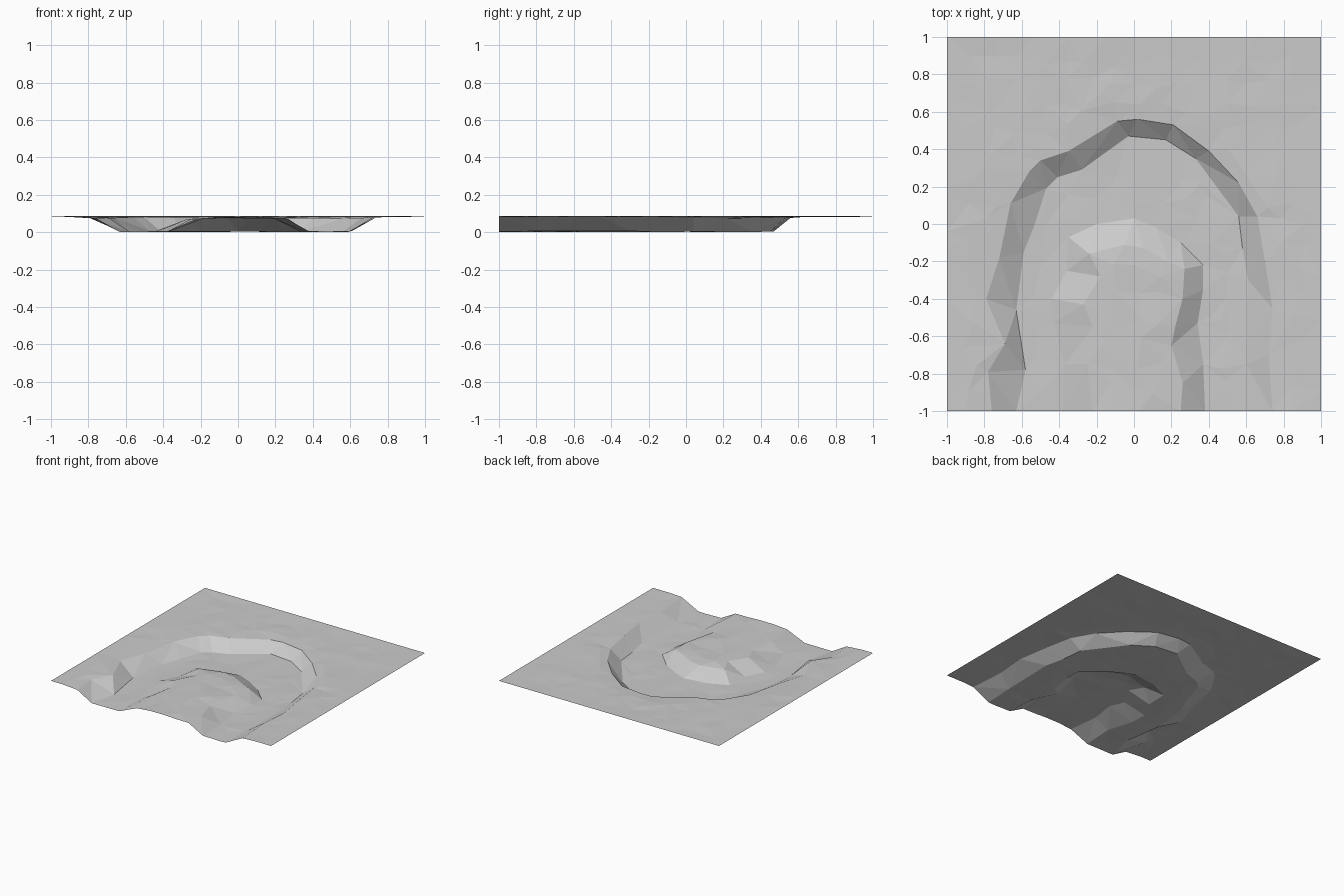
import bpy
import bmesh
import random
from mathutils import Vector
from mathutils.geometry import delaunay_2d_cdt

random.seed(4)
if "Cube" in bpy.data.objects:
    bpy.data.objects.remove(bpy.data.objects["Cube"], do_unlink=True)

RIM, FLOOR, SPACING = 0.078, 0.004, 0.125

# Contours of the channel, each running from the front left round to the front right
outer_rim = [(-.76, -1), (-.78, -.79), (-.69, -.64), (-.79, -.4), (-.72, -.18),
             (-.66, .11), (-.56, .28), (-.5, .34), (-.35, .39), (-.09, .55),
             (.02, .56), (.21, .53), (.4, .39), (.56, .22), (.66, .04),
             (.7, -.2), (.74, -.45), (.72, -.7), (.74, -1)]
outer_foot = [(-.63, -1), (-.58, -.78), (-.63, -.46), (-.59, -.15), (-.53, 0),
              (-.47, .19), (-.41, .25), (-.28, .29), (-.03, .47), (.17, .45),
              (.33, .35), (.56, .04), (.58, -.13), (.61, -.3), (.6, -.75), (.59, -1)]
island_foot = [(-.38, -1), (-.37, -.75), (-.43, -.53), (-.44, -.4), (-.36, -.25),
               (-.35, -.07), (-.2, 0), (0, .03), (.12, -.02), (.25, -.1),
               (.37, -.22), (.37, -.35), (.34, -.53), (.37, -.75), (.38, -1)]
island_top = [(-.22, -1), (-.25, -.75), (-.22, -.55), (-.27, -.43), (-.18, -.28),
              (-.24, -.16), (-.05, -.11), (.05, -.13), (.18, -.2),
              (.27, -.24), (.26, -.4), (.22, -.55), (.2, -.65), (.26, -.85), (.25, -1)]


def inside(x, y, outline):
    """Even-odd test against a closed outline."""
    hit = False
    for (ax, ay), (bx, by) in zip(outline, outline[1:] + outline[:1]):
        if (ay > y) != (by > y) and x < ax + (y - ay) / (by - ay) * (bx - ax):
            hit = not hit
    return hit


def distance(point, line):
    """Shortest distance from a point to an open polyline."""
    best = 9.0
    for a, b in zip(line, line[1:]):
        a, b = Vector(a), Vector(b)
        t = max(0, min(1, (point - a).dot(b - a) / (b - a).length_squared))
        best = min(best, (point - a.lerp(b, t)).length)
    return best


points, heights, edges = [], [], []


def add_point(x, y, z):
    points.append(Vector((x, y)))
    heights.append(z)


# Contour lines become fixed creases of the mesh
contours = [(outer_rim, RIM), (outer_foot, FLOOR), (island_foot, FLOOR), (island_top, RIM - .006)]
for line, level in contours:
    start = len(points)
    for x, y in line:
        add_point(x, y, level + random.uniform(-.004, .004))
    edges += [(i, i + 1) for i in range(start, len(points) - 1)]

# Scattered ground points fill the plateau, channel floor and island top
count = round(2 / SPACING)
for i in range(count + 1):
    for j in range(count + 1):
        x, y = -1 + i * SPACING, -1 + j * SPACING
        jitter = SPACING * .3
        if 0 < i < count:
            x += random.uniform(-jitter, jitter)
        if 0 < j < count:
            y += random.uniform(-jitter, jitter)
        here = Vector((x, y))
        if min(distance(here, line) for line, level in contours) < SPACING * .45:
            continue
        if inside(x, y, island_top):
            z = RIM + random.uniform(-.004, .005)
        elif inside(x, y, island_foot):
            continue
        elif inside(x, y, outer_foot):
            z = random.uniform(0, .006)
        elif inside(x, y, outer_rim):
            continue
        else:
            z = .086 - random.uniform(0, .005) * (abs(x) < .95 and abs(y) < .95)
        add_point(x, y, z)

# Triangulate the sheet and lift it to its heights
verts, _, faces, origins, _, _ = delaunay_2d_cdt(points, edges, [], 0, 1e-5)
bm = bmesh.new()
lifted = [bm.verts.new((v.x, v.y, heights[o[0]] if o else FLOOR)) for v, o in zip(verts, origins)]
for face in faces:
    bm.faces.new([lifted[i] for i in face])
for face in bm.faces:
    face.normal_update()
    if face.normal.z < 0:
        face.normal_flip()
lowest = min(v.co.z for v in bm.verts)
for v in bm.verts:
    v.co.z -= lowest

mesh = bpy.data.meshes.new("terrain_sheet")
bm.to_mesh(mesh)
bm.free()
terrain = bpy.data.objects.new("terrain_sheet", mesh)
bpy.context.collection.objects.link(terrain)

# Plain grey ground
grey = (.6, .6, .6, 1)
mat = bpy.data.materials.new("ground_grey")
mat.use_nodes = True
mat.diffuse_color = grey
mat.node_tree.nodes["Principled BSDF"].inputs["Base Color"].default_value = grey
mesh.materials.append(mat)
